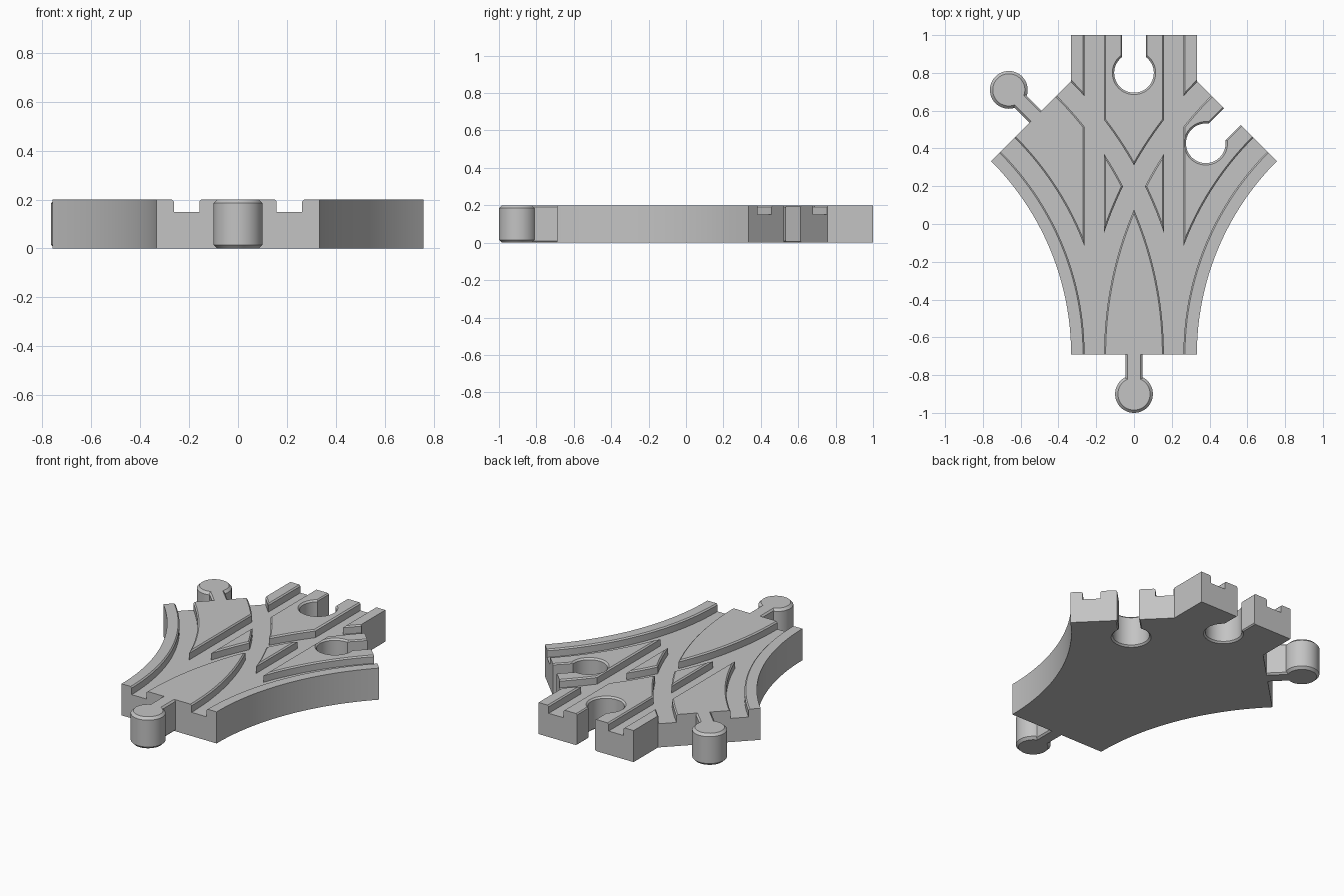
import bpy
import bmesh
from math import sin, cos, pi, radians
from mathutils import Matrix, Vector

cube = bpy.data.objects.get("Cube")
if cube:
    bpy.data.objects.remove(cube, do_unlink=True)

HEIGHT = 0.2          # thickness of the track
HALF = 0.333          # half width of one lane
FRONT, BACK = -0.69, 1.0
BEND = 1.78           # centre radius of the curved lanes
GAUGE = 0.21          # wheel groove offset from a lane centre
TURN = radians(45)

grey = bpy.data.materials.new("plain_grey")
grey.use_nodes = True
grey.diffuse_color = (0.55, 0.55, 0.55, 1)
grey.node_tree.nodes["Principled BSDF"].inputs["Base Color"].default_value = grey.diffuse_color


def loft(name, rings, close=False):
    """Skin a list of equal rings of points and cap both ends."""
    bm = bmesh.new()
    rows = [[bm.verts.new(p) for p in ring] for ring in rings]
    for a, b in zip(rows, rows[1:]):
        n = len(a)
        for i in range(n):
            j = (i + 1) % n
            bm.faces.new((a[i], a[j], b[j], b[i]))
    bm.faces.new(rows[0][::-1])
    bm.faces.new(rows[-1])
    bmesh.ops.recalc_face_normals(bm, faces=bm.faces[:])
    mesh = bpy.data.meshes.new(name)
    bm.to_mesh(mesh)
    bm.free()
    mesh.materials.append(grey)
    obj = bpy.data.objects.new(name, mesh)
    bpy.context.collection.objects.link(obj)
    return obj


def disc(radius, y, place, levels):
    """Rings of an upright cylinder, grown by each level's amount."""
    return [[place @ Vector(((radius + g) * cos(2 * pi * i / 48),
                             y + (radius + g) * sin(2 * pi * i / 48), z))
             for i in range(48)] for z, g in levels]


def bar(half, y0, y1, place, levels):
    """Rings of an upright bar along local y, widened by each level's amount."""
    return [[place @ Vector(p) for p in ((-half - g, y0, z), (half + g, y0, z),
                                         (half + g, y1, z), (-half - g, y1, z))]
            for z, g in levels]


def chamfered(c):
    return [(0, -c), (c, 0), (HEIGHT - c, 0), (HEIGHT, -c)]


def flared(c):
    # cutter levels that leave a chamfer on the top and bottom rims
    e = 0.02
    return [(-e, c + e), (c, 0), (HEIGHT - c, 0), (HEIGHT + e, c + e)]


def activate(obj):
    bpy.ops.object.select_all(action='DESELECT')
    obj.select_set(True)
    bpy.context.view_layer.objects.active = obj


def cut(target, cutter):
    cutter.hide_render = True
    mod = target.modifiers.new("cut", 'BOOLEAN')
    mod.operation = 'DIFFERENCE'
    mod.solver = 'EXACT'
    mod.object = cutter
    activate(target)
    bpy.ops.object.modifier_apply(modifier=mod.name)
    bpy.data.objects.remove(cutter, do_unlink=True)


def end_frame(x, y, angle):
    return Matrix.Translation((x, y, 0)) @ Matrix.Rotation(angle, 4, 'Z')


# Branching body: outline of the right half, mirrored
inner = BEND - HALF
side = [(BEND - inner * cos(TURN * i / 32), FRONT + inner * sin(TURN * i / 32))
        for i in range(33)]
tip_x, tip_y = side[-1]
side += [(HALF, tip_x + tip_y - HALF), (HALF, BACK)]
outline = side + [(-x, y) for x, y in reversed(side)]
body = loft("track_body", [[(x, y, z) for x, y in outline] for z in (0, HEIGHT)])

# Wheel grooves with chamfered lips
floor, half, lip = 0.15, 0.052, 0.192
section = [(-half, floor), (half, floor), (half, lip),
           (half + 0.028, lip + 0.028), (-half - 0.028, lip + 0.028), (-half, lip)]
for rail in (-GAUGE, GAUGE):
    cut(body, loft("straight_groove", [[(rail + u, y, z) for u, z in section]
                                       for y in (-0.45, BACK + 0.05)]))
    for flip in (-1, 1):
        rings = []
        for i in range(43):
            a = radians(-1 + 47.5 * i / 42)
            rings.append([(flip * (BEND - (BEND + rail + u) * cos(a)),
                           FRONT + (BEND + rail + u) * sin(a), z) for u, z in section])
        cut(body, loft("curved_groove", rings))

# Connector sockets at the back and on the left branch
branch_x = BEND * (1 - cos(TURN))
branch_y = FRONT + BEND * sin(TURN)
for place in (end_frame(0, BACK, 0), end_frame(branch_x, branch_y, -TURN)):
    cut(body, loft("socket_hole", disc(0.105, -0.2, place, flared(0.01))))
    cut(body, loft("socket_slot", bar(0.063, -0.18, 0.05, place, flared(0.007))))

# Connector plugs at the front and on the right branch
parts = [body]
for label, place in (("front", end_frame(0, FRONT, pi)),
                     ("right", end_frame(-branch_x, branch_y, TURN))):
    parts.append(loft(label + "_plug_head", disc(0.1, 0.21 if label == "front" else 0.2,
                                                 place, chamfered(0.015))))
    parts.append(loft(label + "_plug_stem", bar(0.045, -0.002, 0.15, place, chamfered(0.01))))

for part in parts:
    activate(part)
    bpy.ops.object.shade_smooth_by_angle(angle=radians(30))
